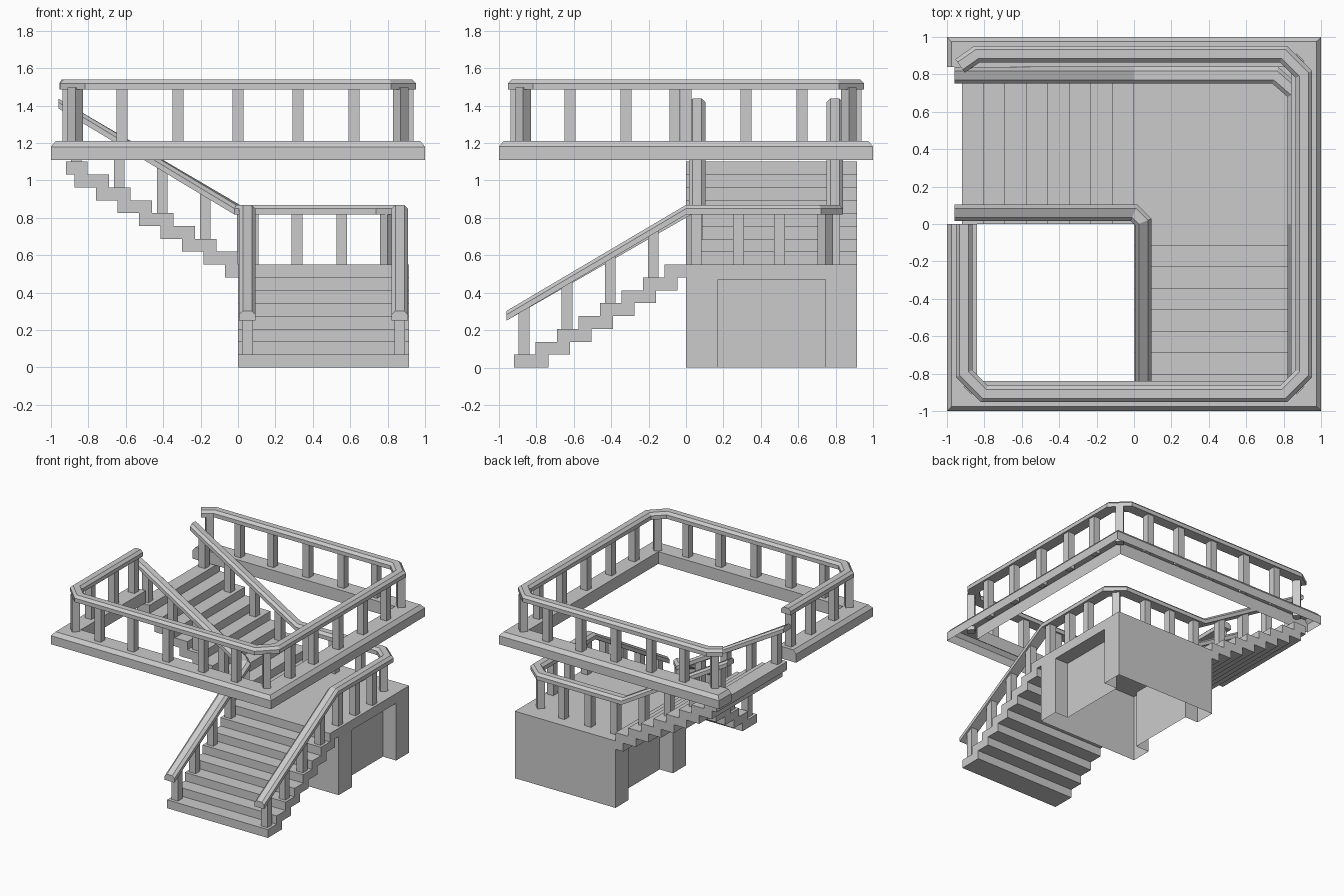
import bpy, bmesh, math
from mathutils import Vector, Matrix

cube = bpy.data.objects.get("Cube")
if cube:
    bpy.data.objects.remove(cube)

GREY = (0.6, 0.6, 0.6, 1)
grey = bpy.data.materials.new("plain grey")
grey.use_nodes = True
grey.diffuse_color = GREY
grey.node_tree.nodes["Principled BSDF"].inputs["Base Color"].default_value = GREY

FLOOR, LANDING, SIDE = 1.21, 0.55, 0.915
RUN, TREAD, RISE = 0.115, 0.185, 0.55 / 8


def finish(name, bm, recalc=True):
    bmesh.ops.remove_doubles(bm, verts=bm.verts, dist=0.0005)
    if recalc:
        bmesh.ops.recalc_face_normals(bm, faces=bm.faces)
    mesh = bpy.data.meshes.new(name)
    bm.to_mesh(mesh)
    bm.free()
    mesh.materials.append(grey)
    obj = bpy.data.objects.new(name, mesh)
    bpy.context.collection.objects.link(obj)
    return obj


def skin(bm, rings, closed=True, caps=True):
    """Join equal rings of points with quads."""
    rows = [[bm.verts.new(p) for p in ring] for ring in rings]
    n = len(rows[0])
    for a, b in zip(rows, rows[1:]):
        for i in range(n if closed else n - 1):
            j = (i + 1) % n
            bm.faces.new((a[i], a[j], b[j], b[i]))
    if caps:
        bm.faces.new(rows[0])
        bm.faces.new(rows[-1])


def rail(name, path):
    """Handrail with chamfered top, mitred at each bend."""
    w, c, h = 0.044, 0.024, 0.052
    profile = [(-w, 0), (w, 0), (w, h - 0.02), (c, h), (-c, h), (-w, h - 0.02)]
    pts = [Vector(p) for p in path]
    dirs = [(b - a).to_2d().normalized() for a, b in zip(pts, pts[1:])]
    rings = []
    for i, p in enumerate(pts):
        d0, d1 = dirs[max(i - 1, 0)], dirs[min(i, len(dirs) - 1)]
        n0 = Vector((d0.y, -d0.x))
        n1 = Vector((d1.y, -d1.x))
        m = (n0 + n1) / (1 + n0.dot(n1))
        rings.append([(p.x + m.x * o, p.y + m.y * o, p.z + z) for o, z in profile])
    bm = bmesh.new()
    skin(bm, rings)
    finish(name, bm)


def posts(name, spots):
    """Square posts given as x, y, bottom, top, turn."""
    bm = bmesh.new()
    for x, y, z0, z1, turn in spots:
        m = (Matrix.Translation((x, y, (z0 + z1) / 2))
             @ Matrix.Rotation(math.radians(turn), 4, 'Z')
             @ Matrix.Diagonal((0.058, 0.058, z1 - z0, 1)))
        bmesh.ops.create_cube(bm, size=1, matrix=m)
    finish(name, bm)


def stairs(name, first, base, place):
    """Zigzag flight; place(distance, across, z) gives a point."""
    top, under = [], []
    for k in range(first, 8):
        d, z = max(0, RUN * k), base + RISE * k
        top += [(d, z), (d, z + RISE)]
        end = min(8 * RUN, RUN * k + TREAD)
        under += [(end, z), (end, z + RISE)]
    outline = []
    for p in top + under[::-1]:
        if not outline or (Vector(p) - Vector(outline[-1])).length > 0.001:
            outline.append(p)
    bm = bmesh.new()
    skin(bm, [[place(d, s, z) for d, z in outline] for s in (0, SIDE)])
    finish(name, bm)


# Landing block: hollow below, with a shallow recess on two sides
a, b, depth, head = 0.17, 0.745, 0.12, 0.47
outline = [(0, 0), (SIDE, 0), (SIDE, a), (SIDE - depth, a), (SIDE - depth, b), (SIDE, b),
           (SIDE, SIDE), (0, SIDE), (0, b), (depth, b), (depth, a), (0, a)]
square = [(0, 0), (SIDE, 0), (SIDE, SIDE), (0, SIDE)]
bm = bmesh.new()
skin(bm, [[(x, y, z) for x, y in outline] for z in (0, head)], caps=False)
skin(bm, [[(x, y, z) for x, y in square] for z in (head, LANDING)], caps=False)
bm.faces.new([bm.verts.new((x, y, LANDING)) for x, y in square])
for x0, x1 in ((0, depth), (SIDE - depth, SIDE)):
    bm.faces.new([bm.verts.new((x, y, head)) for x, y in ((x0, a), (x0, b), (x1, b), (x1, a))])
finish("landing_block", bm)

# Two flights of stairs
stairs("lower_stairs", 0, 0, lambda d, s, z: (s, d - 8 * RUN, z))
stairs("upper_stairs", -1, LANDING, lambda d, s, z: (-d, s, z))

# Upper floor edge: bevelled band, open underneath and at the stair head
band = [(1, 1.11), (1, 1.18), (0.975, FLOOR), (0.84, FLOOR), (0.84, 1.11)]
turns = [lambda r: (-r, 0), lambda r: (-r, -r), lambda r: (r, -r),
         lambda r: (r, r), lambda r: (-r, r), lambda r: (-r, 0.84)]
bm = bmesh.new()
skin(bm, [[(*t(r), z) for r, z in band] for t in turns], closed=False)
bmesh.ops.dissolve_degenerate(bm, dist=0.0005, edges=bm.edges)
finish("floor_edge", bm)

# Upper railing
R, C, H = 0.908, 0.80, 1.487
rail("upper_handrail", [(x, y, H) for x, y in (
    (-R, 0), (-R, -C), (-C, -R), (C, -R), (R, -C), (R, C), (C, R), (-0.84, R), (-0.93, 0.845))])
foot, K = FLOOR - 0.03, 0.87
spots = [(x, y, foot, H + 0.01, 45) for x, y in ((-K, -K), (K, -K), (K, K), (-K, K))]
for t in (-0.62, -0.32, 0, 0.32, 0.62):
    spots += [(t, s * R, foot, H + 0.01, 0) for s in (-1, 1)]
    spots.append((R, t, foot, H + 0.01, 0))
spots += [(-R, t, foot, H + 0.01, 0) for t in (-0.62, -0.32, -0.06)]
posts("upper_posts", spots)

# Stair and landing handrails
LOW, MID, HIGH, END = 0.25, 0.817, 1.385, -0.96
IX, IY, OX, OY = 0.05, 0.06, 0.865, 0.795
rail("inner_handrail", [(IX, END, LOW), (IX, 0.01, MID), (0, IY, MID), (END, IY, HIGH)])
rail("outer_handrail", [(OX, END, LOW), (OX, 0, MID), (OX, 0.70, MID), (0.755, OY, MID),
                        (0, OY, MID), (END, OY, HIGH)])

# Stair posts, one on every second tread
slope = (MID - LOW) / -END
spots = []
for k in range(0, 8, 2):
    d = RUN * k + 0.055
    y, z = d - 8 * RUN, RISE * (k + 1)
    spots += [(x, y, z - 0.03, MID + slope * y + 0.02, 0) for x in (IX, OX)]
    d = RUN * (k + 1) + 0.06
    z = LANDING + RISE * (k + 2)
    spots += [(-d, y, z - 0.03, MID + slope * d + 0.02, 0) for y in (IY, OY)]
posts("stair_posts", spots)

# Landing posts
top = MID + 0.01
spots = [(0.035, 0.04, LANDING, top, 45), (0.80, 0.745, LANDING, top, 45)]
spots += [(OX, y, LANDING, top, 0) for y in (0.055, 0.28, 0.50)]
spots += [(x, OY, LANDING, top, 0) for x in (0.08, 0.315, 0.555)]
posts("landing_posts", spots)
